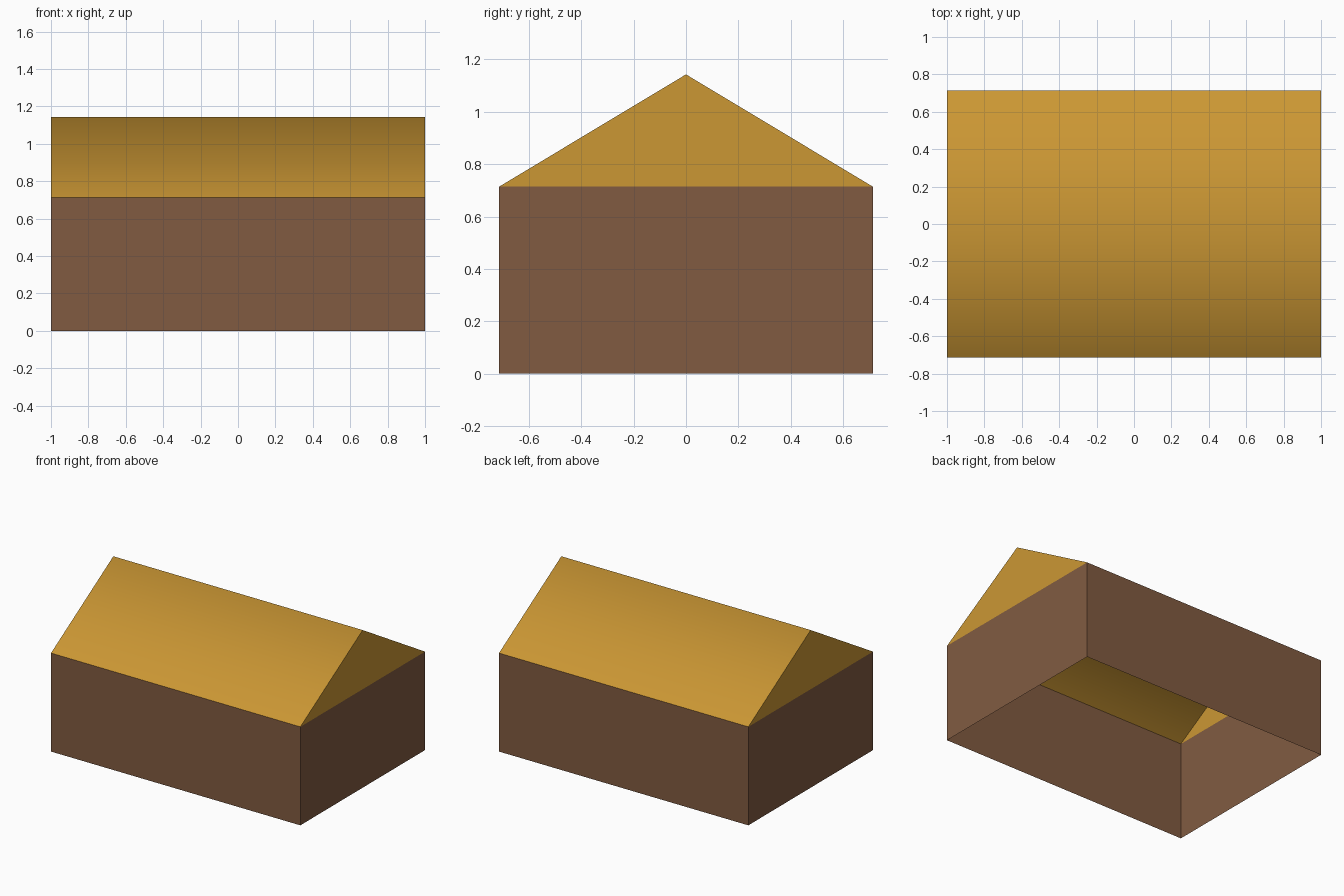
import bpy, bmesh, math

if "Cube" in bpy.data.objects:
    bpy.data.objects.remove(bpy.data.objects["Cube"])

HX, HY = 1.0, 0.714          # half length and half depth
EAVE, RIDGE = 0.714, 1.143


def material(name, color):
    m = bpy.data.materials.new(name)
    m.diffuse_color = (*color, 1)
    m.use_nodes = True
    m.node_tree.nodes["Principled BSDF"].inputs["Base Color"].default_value = m.diffuse_color
    return m


def add_object(name, bm, mat):
    me = bpy.data.meshes.new(name)
    bm.to_mesh(me)
    bm.free()
    me.materials.append(mat)
    ob = bpy.data.objects.new(name, me)
    bpy.context.collection.objects.link(ob)
    bpy.ops.object.select_all(action='DESELECT')
    ob.select_set(True)
    bpy.context.view_layer.objects.active = ob
    bpy.ops.object.shade_smooth_by_angle(angle=math.radians(70))
    return ob


# Walls: box without floor or ceiling
bm = bmesh.new()
bmesh.ops.create_cube(bm, size=1)
for v in bm.verts:
    v.co = (v.co.x * 2 * HX, v.co.y * 2 * HY, (v.co.z + 0.5) * EAVE)
bm.normal_update()
bmesh.ops.delete(bm, geom=[f for f in bm.faces if abs(f.normal.z) > 0.5],
                 context='FACES_ONLY')
add_object("walls", bm, material("brown_wall", (0.22, 0.105, 0.053)))

# Gable roof: triangular prism shell, open underneath
bm = bmesh.new()
left, right = [[bm.verts.new((x, y, z)) for y, z in
                ((-HY, EAVE), (0, RIDGE), (HY, EAVE))] for x in (-HX, HX)]
bm.faces.new(left)
bm.faces.new(right)
for i in range(2):
    bm.faces.new((left[i], right[i], right[i + 1], left[i + 1]))
bmesh.ops.recalc_face_normals(bm, faces=bm.faces[:])
add_object("roof", bm, material("golden_roof", (0.60, 0.31, 0.034)))
